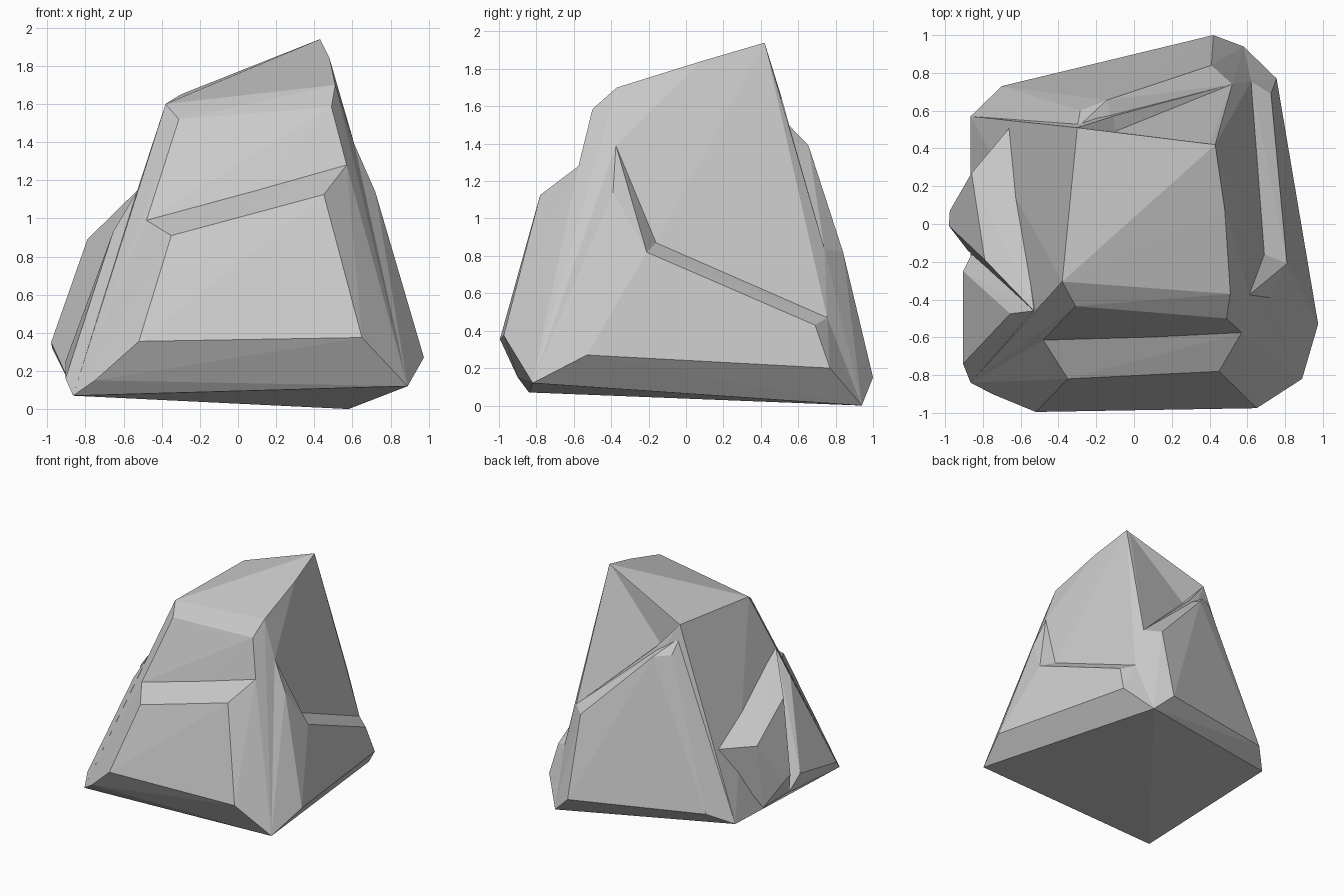
import bpy, bmesh

if "Cube" in bpy.data.objects:
    bpy.data.objects.remove(bpy.data.objects["Cube"])

CENTRE = (0, 0, 0.45)
# base corners shared by every chunk
FL, FR = (-.865, -.84, .07), (.89, -.82, .12)
BR, BL = (.58, .94, 0), (-.865, .57, .12)
# edges where ledges meet the core
FRONT_LEDGE = [(-.48, -.615, .99), (.57, -.575, 1.28)]
RIGHT_TOP, RIGHT_MID, RIGHT_END = (.61, -.375, 1.39), (.69, -.16, .87), (.62, .755, .47)
BACK_TOP = (-.30, .51, 1.65)
BACK_LEDGE = [(-.1, .49, 1.43), (.52, .74, .84)]


def chunk(name, points):
    """Convex faceted stone chunk around the given corners."""
    bm = bmesh.new()
    for p in points:
        bm.verts.new(p)
    r = bmesh.ops.convex_hull(bm, input=bm.verts)
    loose = {g for g in r["geom_interior"] + r["geom_unused"] if isinstance(g, bmesh.types.BMVert)}
    bmesh.ops.delete(bm, geom=list(loose), context='VERTS')
    bmesh.ops.recalc_face_normals(bm, faces=bm.faces)
    me = bpy.data.meshes.new(name)
    bm.to_mesh(me)
    bm.free()
    ob = bpy.data.objects.new(name, me)
    bpy.context.collection.objects.link(ob)
    return ob


def combine(target, other, operation):
    """Apply a boolean and discard the second piece."""
    bpy.context.view_layer.objects.active = target
    m = target.modifiers.new(other.name, 'BOOLEAN')
    m.operation, m.solver, m.object = operation, 'EXACT', other
    bpy.ops.object.modifier_apply(modifier=m.name)
    bpy.data.objects.remove(other)


# main tapered body with sloping top
rock = chunk("rock", [
    FL, FR, BR, BL, *FRONT_LEDGE, BACK_TOP, *BACK_LEDGE, RIGHT_MID, RIGHT_END, RIGHT_TOP,
    (-.31, -.435, 1.52), (.49, -.50, 1.585), (-.38, -.305, 1.60), (.51, -.37, 1.70),
    (.48, .08, 1.84), (.43, .42, 1.94)])

# shallow hollow above the back ledge
hollow = [BACK_TOP, *BACK_LEDGE, (.40, .425, 1.925)]
combine(rock, chunk("back_hollow", hollow + [(x - .05, y + .4, z) for x, y, z in hollow]),
        'DIFFERENCE')

slabs = [
    # front slab with ledge
    chunk("front_slab", [
        CENTRE, FL, FR, *FRONT_LEDGE, (-.75, -.90, .15), (-.52, -.995, .355),
        (.65, -.975, .375), (.45, -.78, 1.125), (-.35, -.82, .91)]),
    # right slab: long low part and tall front part
    chunk("right_slab", [
        CENTRE, FR, BR, RIGHT_MID, RIGHT_END, (.975, -.53, .27),
        (.81, -.21, .82), (.725, .69, .43), (.755, .77, .20)]),
    chunk("right_rib", [
        CENTRE, FR, RIGHT_TOP, RIGHT_MID, (.975, -.53, .27),
        (.81, -.21, .82), (.72, -.39, 1.14)]),
    # back slab
    chunk("back_slab", [
        CENTRE, BR, BL, *BACK_LEDGE, (-.30, .51, 1.54), (-.285, .60, 1.42),
        (-.145, .655, 1.39), (.41, .84, .82), (.42, 1.0, .15), (-.70, .73, .22)]),
    # left outcrops
    chunk("left_outcrop", [
        CENTRE, (-.53, -.46, 1.145), (-.79, -.19, .89), (-.86, .27, .67),
        (-.65, .52, .68), (-.98, -.01, .35), (-.975, .07, .32), (-.87, .2, .12),
        (-.88, -.14, .13)]),
    chunk("left_rib", [
        CENTRE, FL, (-.53, -.46, 1.14), (-.655, -.475, .93), (-.905, -.25, .25),
        (-.905, -.74, .16), (-.86, -.16, .11)]),
]

# fuse everything into one stone
for s in slabs:
    combine(rock, s, 'UNION')
